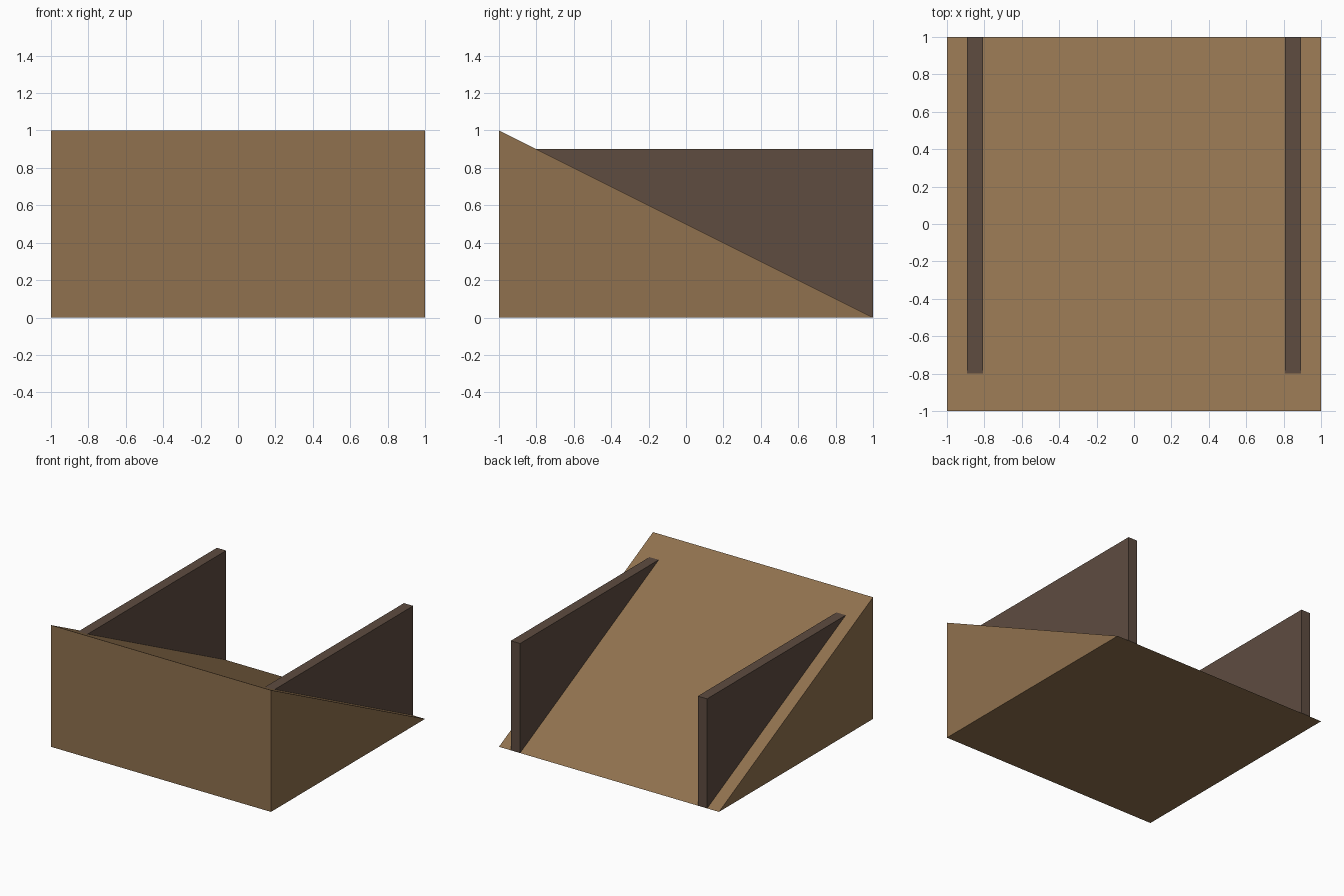
import bpy
import bmesh

if "Cube" in bpy.data.objects:
    bpy.data.objects.remove(bpy.data.objects["Cube"])


def material(name, rgb):
    # Flat colour from 0-255 sRGB values
    m = bpy.data.materials.new(name)
    lin = [((c / 255 + 0.055) / 1.055) ** 2.4 for c in rgb]
    m.diffuse_color = (*lin, 1.0)
    m.use_nodes = True
    m.node_tree.nodes["Principled BSDF"].inputs["Base Color"].default_value = m.diffuse_color
    return m


def extruded_profile(name, profile, x0, x1, mat):
    # Extrude a closed (y, z) profile along x
    bm = bmesh.new()
    face = bm.faces.new([bm.verts.new((x0, y, z)) for y, z in profile])
    ext = bmesh.ops.extrude_face_region(bm, geom=[face])
    verts = [v for v in ext["geom"] if isinstance(v, bmesh.types.BMVert)]
    bmesh.ops.translate(bm, verts=verts, vec=(x1 - x0, 0, 0))
    bmesh.ops.recalc_face_normals(bm, faces=bm.faces)
    mesh = bpy.data.meshes.new(name)
    bm.to_mesh(mesh)
    bm.free()
    mesh.materials.append(mat)
    obj = bpy.data.objects.new(name, mesh)
    bpy.context.collection.objects.link(obj)
    return obj


light_wood = material("light_wood", (144, 113, 78))
dark_wood = material("dark_wood", (94, 76, 64))

# Sloping wedge, tall at the front
extruded_profile("ramp", [(-1, 0), (1, 0), (-1, 1)], -1, 1, light_wood)

# Level side walls running through the wedge
for side, x in (("left", -0.85), ("right", 0.85)):
    wall = [(-0.995, 0.001), (1, 0.001), (1, 0.9), (-0.995, 0.9)]
    extruded_profile(side + "_side_wall", wall, x - 0.042, x + 0.042, dark_wood)
